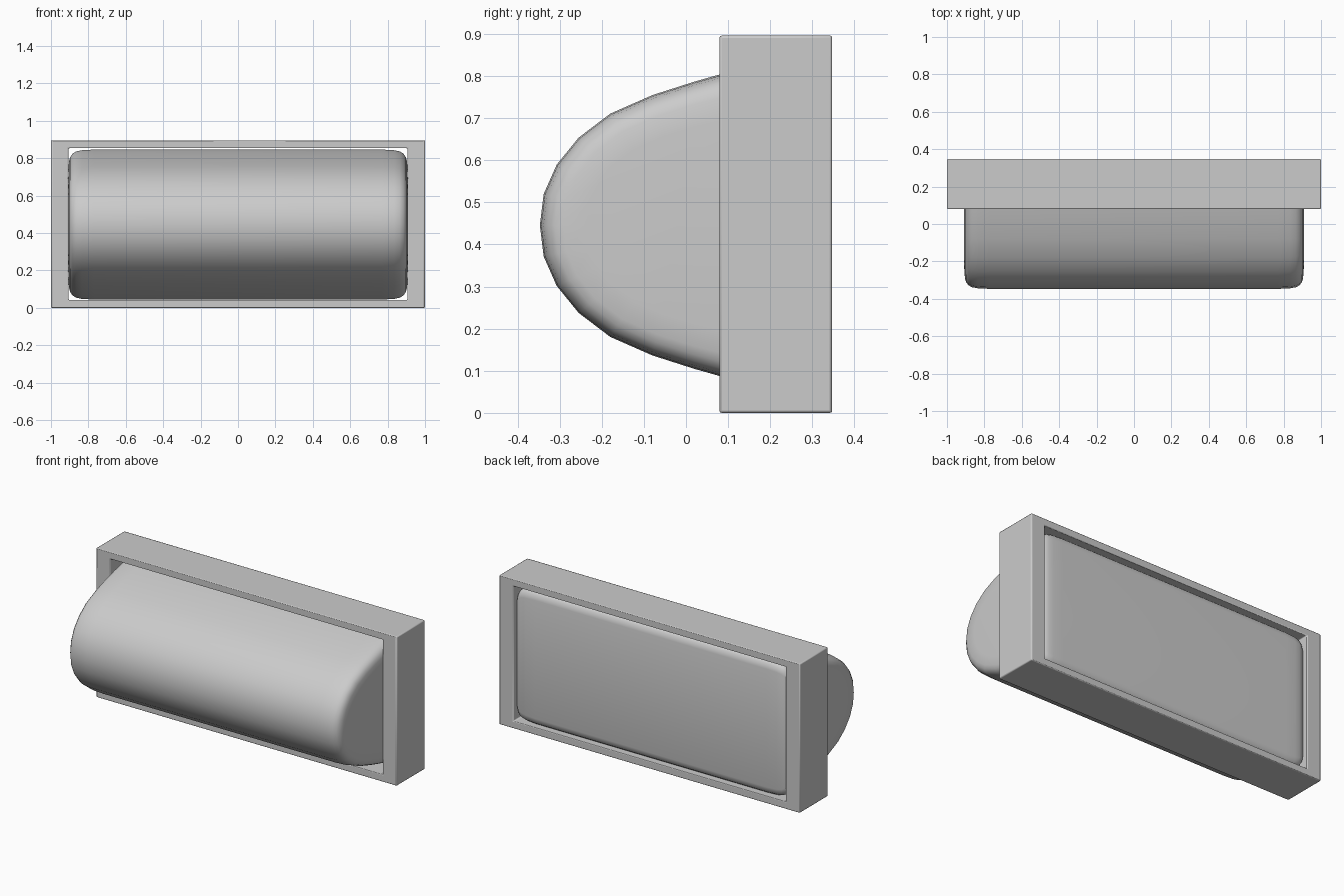
import bpy, bmesh, math

if "Cube" in bpy.data.objects:
    bpy.data.objects.remove(bpy.data.objects["Cube"])

ZC = 0.448        # frame centre height
COVER_ZC = 0.4455  # cover centre height


def make_object(name, bm, angle):
    bmesh.ops.recalc_face_normals(bm, faces=bm.faces[:])
    mesh = bpy.data.meshes.new(name)
    bm.to_mesh(mesh)
    bm.free()
    obj = bpy.data.objects.new(name, mesh)
    bpy.context.collection.objects.link(obj)
    bpy.ops.object.select_all(action='DESELECT')
    bpy.context.view_layer.objects.active = obj
    obj.select_set(True)
    bpy.ops.object.shade_smooth_by_angle(angle=math.radians(angle))
    return obj


# Rectangular open frame with slightly softened edges
def build_frame():
    bm = bmesh.new()
    y0, y1 = 0.08, 0.347
    outer, inner = (1.0, 0.448), (0.905, 0.406)
    signs = [(-1, -1), (1, -1), (1, 1), (-1, 1)]
    loops = [[bm.verts.new((sx * w, y, ZC + sz * h)) for sx, sz in signs]
             for (w, h), y in ((outer, y0), (outer, y1), (inner, y1), (inner, y0))]
    for k in range(4):
        a, b = loops[k], loops[(k + 1) % 4]
        for i in range(4):
            j = (i + 1) % 4
            bm.faces.new((a[i], a[j], b[j], b[i]))
    frame = make_object("frame", bm, 40)
    bevel = frame.modifiers.new("edge_softening", 'BEVEL')
    bevel.width = 0.006
    bevel.segments = 2
    bevel.limit_method = 'ANGLE'


# D-shaped bulging cover lofted along x, with rounded ends and a flat back
def build_cover():
    upper = [(-0.338, 0.074), (-0.307, 0.144), (-0.255, 0.208), (-0.18, 0.265),
             (-0.08, 0.309), (0.02, 0.341), (0.08, 0.358), (0.15, 0.376),
             (0.22, 0.391), (0.28, 0.401), (0.312, 0.398), (0.328, 0.385), (0.335, 0.355)]
    profile = [(-0.347, 0)] + upper + [(y, -z) for y, z in reversed(upper)]
    # half of the stations: x position and cross-section scale
    half = [(0.908, 0.68), (0.904, 0.84), (0.897, 0.90), (0.885, 0.945),
            (0.865, 0.975), (0.835, 0.991), (0.77, 1.0)]
    stations = [(-x, s) for x, s in half] + [(x, s) for x, s in reversed(half)]

    def squeeze(y, s):
        # the back face recedes less at the ends than the front does
        return y * (s if y < 0 else 1 - 0.4 * (1 - s))

    bm = bmesh.new()
    rings = [[bm.verts.new((x, squeeze(y, s), COVER_ZC + z * s)) for y, z in profile]
             for x, s in stations]
    n = len(profile)
    for a, b in zip(rings, rings[1:]):
        for i in range(n):
            j = (i + 1) % n
            bm.faces.new((a[i], a[j], b[j], b[i]))
    bm.faces.new(rings[0])
    bm.faces.new(rings[-1])
    make_object("cover", bm, 50)


build_frame()
build_cover()
